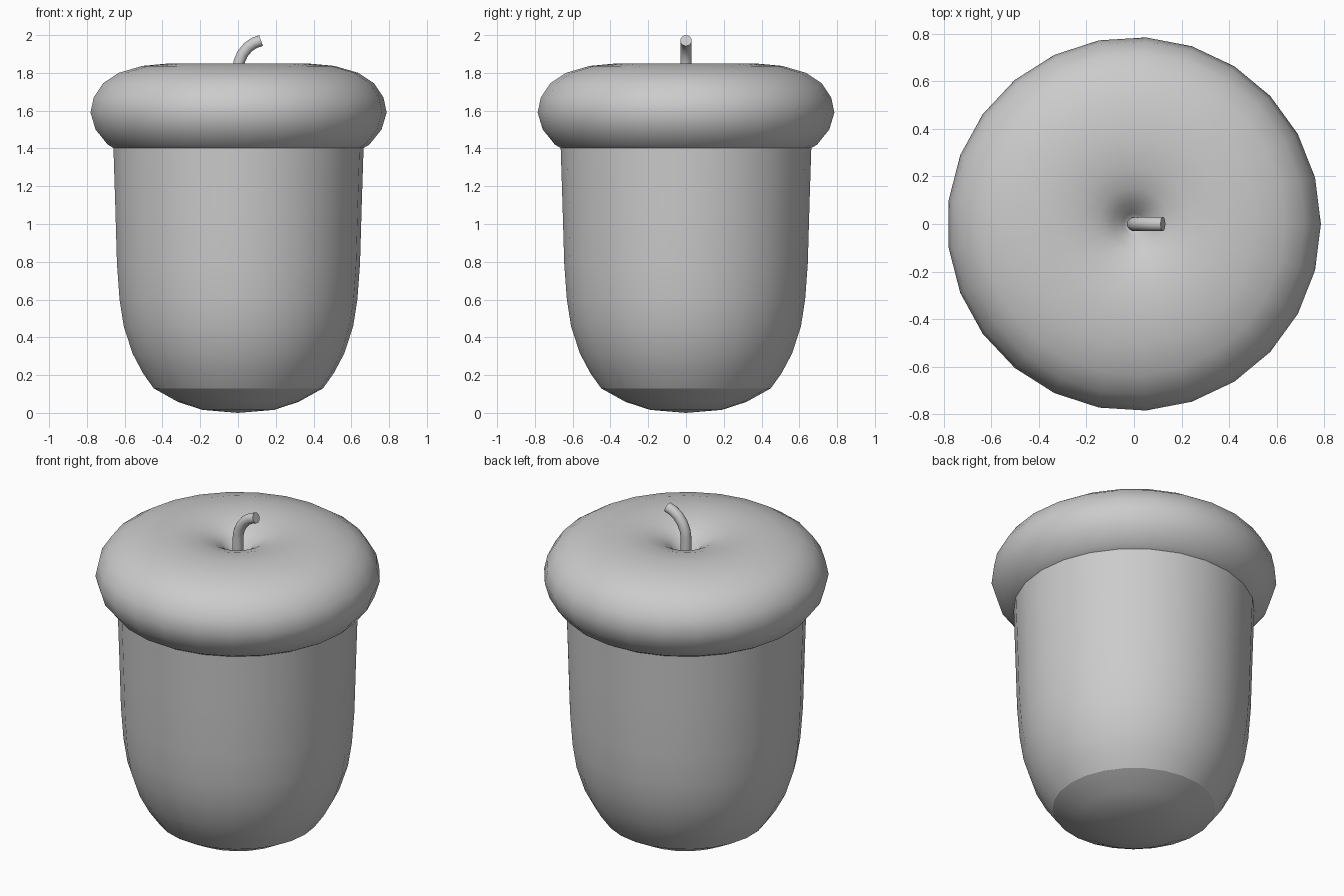
import bpy
import bmesh
import math
from mathutils import Vector

if "Cube" in bpy.data.objects:
    bpy.data.objects.remove(bpy.data.objects["Cube"])

SIDES = 25


def finish(name, bm):
    """Turn a bmesh into a smooth-shaded object."""
    bmesh.ops.recalc_face_normals(bm, faces=bm.faces)
    mesh = bpy.data.meshes.new(name)
    bm.to_mesh(mesh)
    bm.free()
    ob = bpy.data.objects.new(name, mesh)
    bpy.context.collection.objects.link(ob)
    bpy.ops.object.select_all(action='DESELECT')
    ob.select_set(True)
    bpy.context.view_layer.objects.active = ob
    bpy.ops.object.shade_smooth_by_angle(angle=math.radians(45))
    return ob


def bridge(bm, a, b):
    """Join two vertex loops; a loop of one vertex is a pole."""
    n = max(len(a), len(b))
    for i in range(n):
        j = (i + 1) % n
        quad = [a[i % len(a)], a[j % len(a)], b[j % len(b)], b[i % len(b)]]
        bm.faces.new(list(dict.fromkeys(quad)))


def lathe(name, profile):
    """Spin a list of (radius, height) points around z."""
    bm = bmesh.new()
    loops = []
    for r, z in profile:
        count = SIDES if r > 0 else 1
        loops.append([bm.verts.new((r * math.cos(math.tau * i / SIDES),
                                    r * math.sin(math.tau * i / SIDES), z))
                      for i in range(count)])
    for a, b in zip(loops, loops[1:]):
        bridge(bm, a, b)
    return finish(name, bm)


def tube(name, path, radius, sides=16):
    """Sweep a circle along a path lying in the xz plane."""
    pts = [Vector((x, 0, z)) for x, z in path]
    bm = bmesh.new()
    loops = []
    for k, p in enumerate(pts):
        tangent = (pts[min(k + 1, len(pts) - 1)] - pts[max(k - 1, 0)]).normalized()
        across = Vector((0, 1, 0))
        normal = across.cross(tangent)
        loops.append([bm.verts.new(p + radius * (
            math.cos(math.tau * i / sides) * normal +
            math.sin(math.tau * i / sides) * across)) for i in range(sides)])
    for a, b in zip(loops, loops[1:]):
        bridge(bm, a, b)
    bm.faces.new(loops[0])
    bm.faces.new(loops[-1])
    return finish(name, bm)


# nut body, slightly tapered, rounding in towards the bottom
lathe("nut_body", [(0.45, 0.13), (0.507, 0.21), (0.563, 0.315), (0.61, 0.46),
                   (0.632, 0.60), (0.646, 0.79), (0.655, 1.10), (0.665, 1.41)])

# shallow base patch with a crisp border
lathe("nut_base", [(0, 0), (0.19, 0.016), (0.32, 0.058), (0.45, 0.13)])

# cushion-shaped cap with a dimple on top
lathe("cap", [(0.66, 1.40), (0.695, 1.42), (0.76, 1.50), (0.787, 1.59),
              (0.77, 1.67), (0.72, 1.745), (0.637, 1.80), (0.51, 1.837),
              (0.37, 1.85), (0.24, 1.838), (0.15, 1.81), (0.09, 1.775),
              (0.045, 1.72), (0, 1.68)])

# bent stem
tube("stem", [(0, 1.66), (0, 1.82), (0.007, 1.862), (0.025, 1.902),
              (0.053, 1.936), (0.085, 1.958), (0.122, 1.971)], 0.03)
